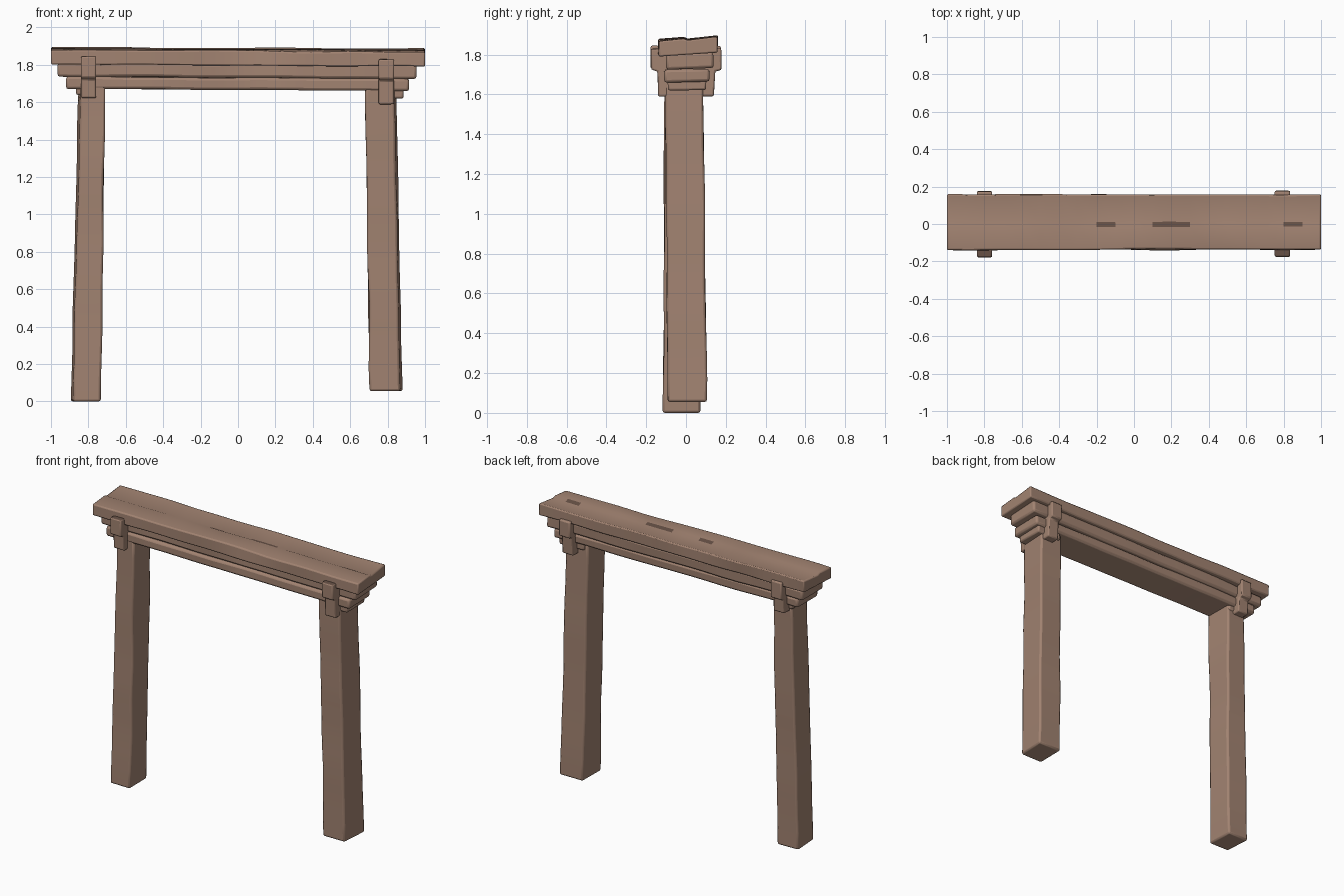
import bpy, bmesh, math
from mathutils import Vector, noise

cube = bpy.data.objects.get("Cube")
if cube:
    bpy.data.objects.remove(cube, do_unlink=True)


def material(name, rgb):
    m = bpy.data.materials.new(name)
    m.use_nodes = True
    m.diffuse_color = (*rgb, 1)
    bsdf = m.node_tree.nodes["Principled BSDF"]
    bsdf.inputs["Base Color"].default_value = (*rgb, 1)
    bsdf.inputs["Roughness"].default_value = 0.9
    return m


WOOD = material("weathered brown wood", (0.36, 0.227, 0.166))
DARK = material("dark stained wood", (0.14, 0.085, 0.063))
PALE = material("pale unweathered wood", (0.46, 0.295, 0.215))


def rect(a0, a1, b0, b1, tilt=0.0):
    """Rectangle outline; tilt raises the second side."""
    return [(a0, b0), (a1, b0 + tilt), (a1, b1 + tilt), (a0, b1)]


def loft(name, axis, t0, prof0, t1, prof1, steps=1, wobble=0.0, bevel=0.01,
         is_dark=lambda edge, step: False):
    """Sweep an outline between two ends, with a slight hand-cut wobble."""
    bm = bmesh.new()
    rings = []
    for i in range(steps + 1):
        f = i / steps
        ring = []
        for k, (p, q) in enumerate(zip(prof0, prof1)):
            a, b = Vector(p).lerp(Vector(q), f)
            t = t0 + (t1 - t0) * f
            a += wobble * noise.noise(Vector((t * 3, k * 5.3, len(name))))
            b += wobble * noise.noise(Vector((t * 3, k * 5.3 + 40, len(name))))
            co = {"x": (t, a, b), "y": (a, t, b), "z": (a, b, t)}[axis]
            ring.append(bm.verts.new(co))
        rings.append(ring)
    n = len(prof0)
    for i, (r, s) in enumerate(zip(rings, rings[1:])):
        for k in range(n):
            j = (k + 1) % n
            face = bm.faces.new((r[k], r[j], s[j], s[k]))
            face.material_index = 1 if is_dark(k, i) else 0
    bm.faces.new(rings[0])
    bm.faces.new(rings[-1])
    bmesh.ops.recalc_face_normals(bm, faces=bm.faces[:])
    # sheltered undersides stay paler
    for face in bm.faces:
        if face.normal.z < -0.8:
            face.material_index = 2
    mesh = bpy.data.meshes.new(name)
    bm.to_mesh(mesh)
    bm.free()
    for m in (WOOD, DARK, PALE):
        mesh.materials.append(m)
    ob = bpy.data.objects.new(name, mesh)
    bpy.context.collection.objects.link(ob)
    mod = ob.modifiers.new("worn edges", "BEVEL")
    mod.width, mod.segments = bevel, 2
    mod.limit_method, mod.angle_limit = "ANGLE", math.radians(40)
    bpy.ops.object.select_all(action="DESELECT")
    ob.select_set(True)
    bpy.context.view_layer.objects.active = ob
    bpy.ops.object.shade_smooth_by_angle(angle=math.radians(35))


# Posts, leaning slightly inwards, a little narrower at the front outer corner
def post(name, foot, foot_rect, head_rect):
    def skew(outline):
        outer = max(range(4), key=lambda k: abs(outline[k][0]) - outline[k][1])
        x, y = outline[outer]
        outline[outer] = (x - math.copysign(0.012, x), y)
        return outline
    loft(name, "z", foot, skew(foot_rect), 1.69, skew(head_rect),
         14, 0.008, 0.012)


post("right_post", 0.0, rect(-0.895, -0.735, -0.115, 0.07),
     rect(-0.852, -0.71, -0.107, 0.085))
post("left_post", 0.055, rect(0.705, 0.88, -0.092, 0.105),
     rect(0.68, 0.847, -0.107, 0.085))


# Cap plank with a low split along its top, stained dark in places
def cap_outline(y0, y1, z0, z1, rise):
    out = rect(y0, y1, z0, z1, rise)
    top = z1 + rise / 2
    out[3:3] = [(0.01, top - 0.006), (-0.014, top + 0.002)]
    return out


loft("cap_plank", "x", -1.0, cap_outline(-0.14, 0.158, 1.802, 1.88, 0.014),
     1.0, cap_outline(-0.137, 0.158, 1.79, 1.868, 0.02), 20, 0.007, 0.008,
     is_dark=lambda edge, step: edge == 3 and step in (8, 11, 12, 18))

# Stepped lintel made of stacked beams
loft("upper_lintel", "x", -0.965, rect(-0.10, 0.13, 1.738, 1.812),
     0.955, rect(-0.10, 0.138, 1.725, 1.805, 0.01), 16, 0.008, 0.014)
loft("lower_lintel", "x", -0.92, rect(-0.108, 0.115, 1.672, 1.738),
     0.915, rect(-0.11, 0.118, 1.66, 1.724, 0.006), 16, 0.006, 0.014)

# Small corbel blocks under the lintel ends
loft("left_corbel", "x", 0.70, rect(-0.092, 0.098, 1.622, 1.68),
     0.885, rect(-0.092, 0.102, 1.62, 1.675), 2, 0.004)
loft("right_corbel", "x", -0.865, rect(-0.092, 0.095, 1.64, 1.69),
     -0.72, rect(-0.092, 0.095, 1.64, 1.69), 2, 0.004)


# Stepped clamps that straddle the lintel, with dark tops on the front ears
def clamp(name, x0, x1, low, step, top):
    half = [(0.14, low), (0.145, step), (0.177, step + 0.01), (0.177, top)]
    outline = half + [(-y, z) for y, z in reversed(half)]
    # keep the top of the clamp beneath the cap plank between its two ears
    outline[4:4] = [(0.135, top), (0.125, 1.80), (-0.125, 1.80), (-0.135, top)]
    loft(name, "x", x0, outline, x1, outline, 2, 0.005, 0.008,
         is_dark=lambda edge, step: edge == 7)


clamp("right_clamp", -0.84, -0.758, 1.622, 1.72, 1.845)
clamp("left_clamp", 0.752, 0.835, 1.59, 1.715, 1.832)
